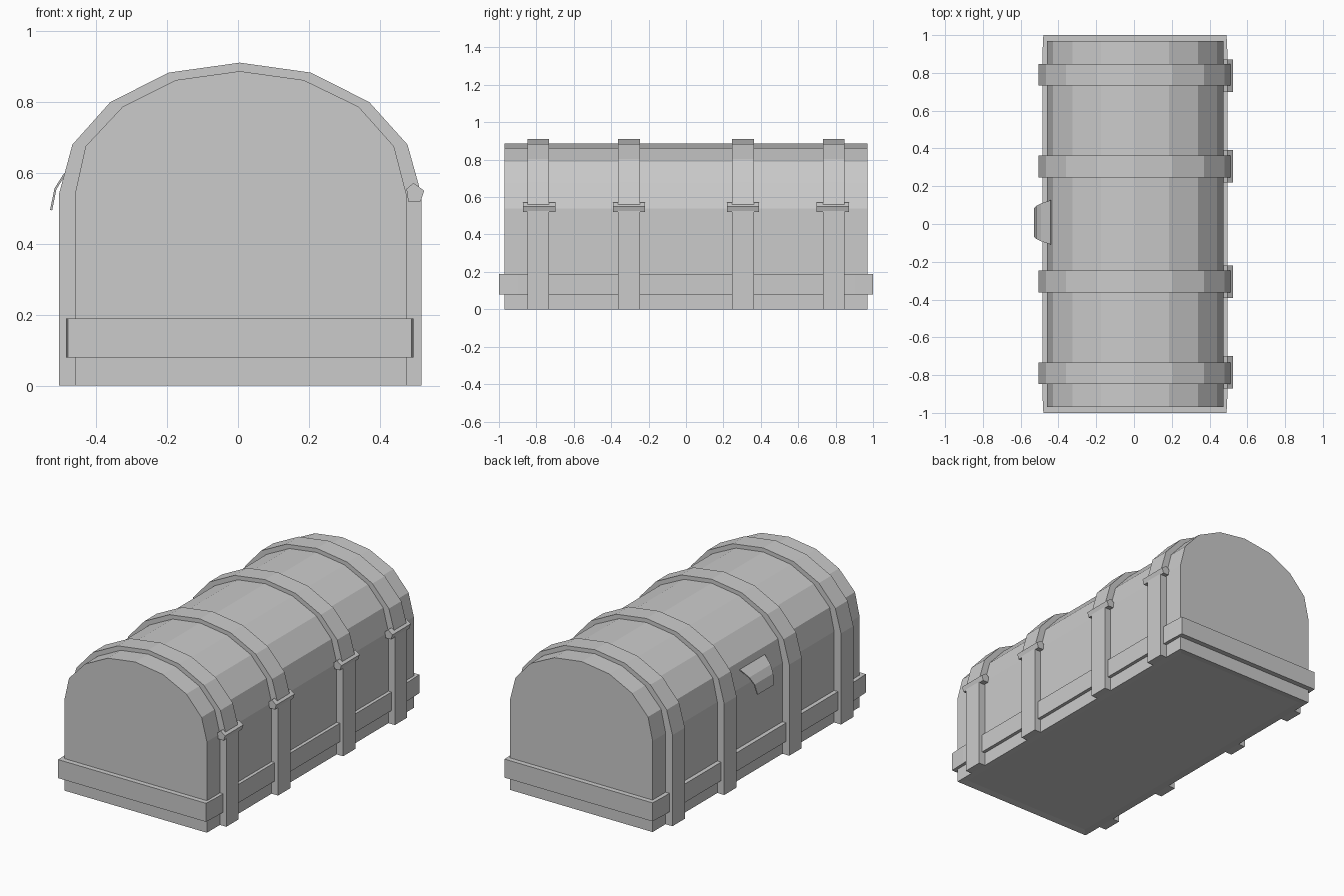
import bpy, bmesh

if "Cube" in bpy.data.objects:
    bpy.data.objects.remove(bpy.data.objects["Cube"])

STRAP_Y = (-0.79, -0.305, 0.305, 0.79)


def loft(name, loops, closed=False, caps=False):
    """Skin consecutive loops of points; caps fills the first and last loop."""
    bm = bmesh.new()
    rows = [[bm.verts.new(p) for p in loop] for loop in loops]
    n = len(rows[0])
    for a, b in zip(rows, rows[1:]):
        for i in range(n if closed else n - 1):
            j = (i + 1) % n
            bm.faces.new((a[i], a[j], b[j], b[i]))
    if caps:
        bm.faces.new(rows[0])
        bm.faces.new(rows[-1])
    bmesh.ops.recalc_face_normals(bm, faces=bm.faces)
    mesh = bpy.data.meshes.new(name)
    bm.to_mesh(mesh)
    bm.free()
    obj = bpy.data.objects.new(name, mesh)
    bpy.context.collection.objects.link(obj)
    return obj


def at_y(profile, y):
    return [(x, y, z) for x, z in profile]


# Arched cross-sections: chest wall and the raised straps
body = [(0.475, 0), (0.475, 0.54), (0.44, 0.675), (0.34, 0.787), (0.185, 0.862),
        (0.005, 0.887), (-0.175, 0.862), (-0.325, 0.787), (-0.43, 0.675),
        (-0.46, 0.54), (-0.46, 0)]
outer = [(0.517, 0), (0.517, 0.54), (0.478, 0.68), (0.37, 0.80), (0.205, 0.883),
         (0.005, 0.911), (-0.195, 0.883), (-0.36, 0.80), (-0.467, 0.68),
         (-0.505, 0.54), (-0.505, 0)]

# Chest body with a framed bottom panel
chest = loft("chest_body", [at_y(body, -0.97), at_y(body, 0.97)], closed=True, caps=True)
bm = bmesh.new()
bm.from_mesh(chest.data)
bottom = [f for f in bm.faces if f.normal.z < -0.99]
bmesh.ops.inset_region(bm, faces=bottom, thickness=0.04, use_even_offset=True)
for v in {v for f in bottom for v in f.verts}:
    v.co.z = 0.005
bm.to_mesh(chest.data)
bm.free()

# Straps over the lid, each with a hinge barrel on the right side
hinge = [(0.475, 0.555), (0.495, 0.572), (0.525, 0.55), (0.515, 0.52), (0.48, 0.52)]
for y in STRAP_Y:
    a, b = y - 0.058, y + 0.058
    loft("strap", [at_y(body, a), at_y(outer, a), at_y(outer, b), at_y(body, b)])
    h = y - 0.005 * (1 if y > 0 else -1) * (abs(y) > 0.5)
    loft("strap_hinge", [at_y(hinge, h - 0.086), at_y(hinge, h + 0.086)],
         closed=True, caps=True)
    for x0, x1 in ((0.475, 0.517), (-0.505, -0.46)):
        loft("strap_foot", [[(x0, a, 0), (x1, a, 0)], [(x0, b, 0), (x1, b, 0)]])


def ring(x0, x1, y, z, bulge=0.0):
    return [(x0, -y, z), (x1, -y, z), (x1 + bulge, -0.9, z), (x1 + bulge, 0.9, z),
            (x1, y, z), (x0, y, z), (x0 - bulge, 0.9, z), (x0 - bulge, -0.9, z)]


# Base band running around all four sides
loft("base_band", [ring(-0.46, 0.475, 0.97, 0.08), ring(-0.48, 0.49, 1.0, 0.08, 0.005),
                   ring(-0.48, 0.49, 1.0, 0.19, 0.005), ring(-0.46, 0.475, 0.97, 0.19)],
     closed=True)

# Curved tapering latch flap on the left side
flap = [(-0.44, 0.635, 0.117), (-0.49, 0.595, 0.10), (-0.515, 0.555, 0.087), (-0.527, 0.495, 0.075)]
latch = loft("latch_flap", [[(x, 0.009 - w, z), (x, 0.009 + w, z)] for x, z, w in flap])
mod = latch.modifiers.new("thickness", "SOLIDIFY")
mod.thickness = 0.006
mod.offset = 0
